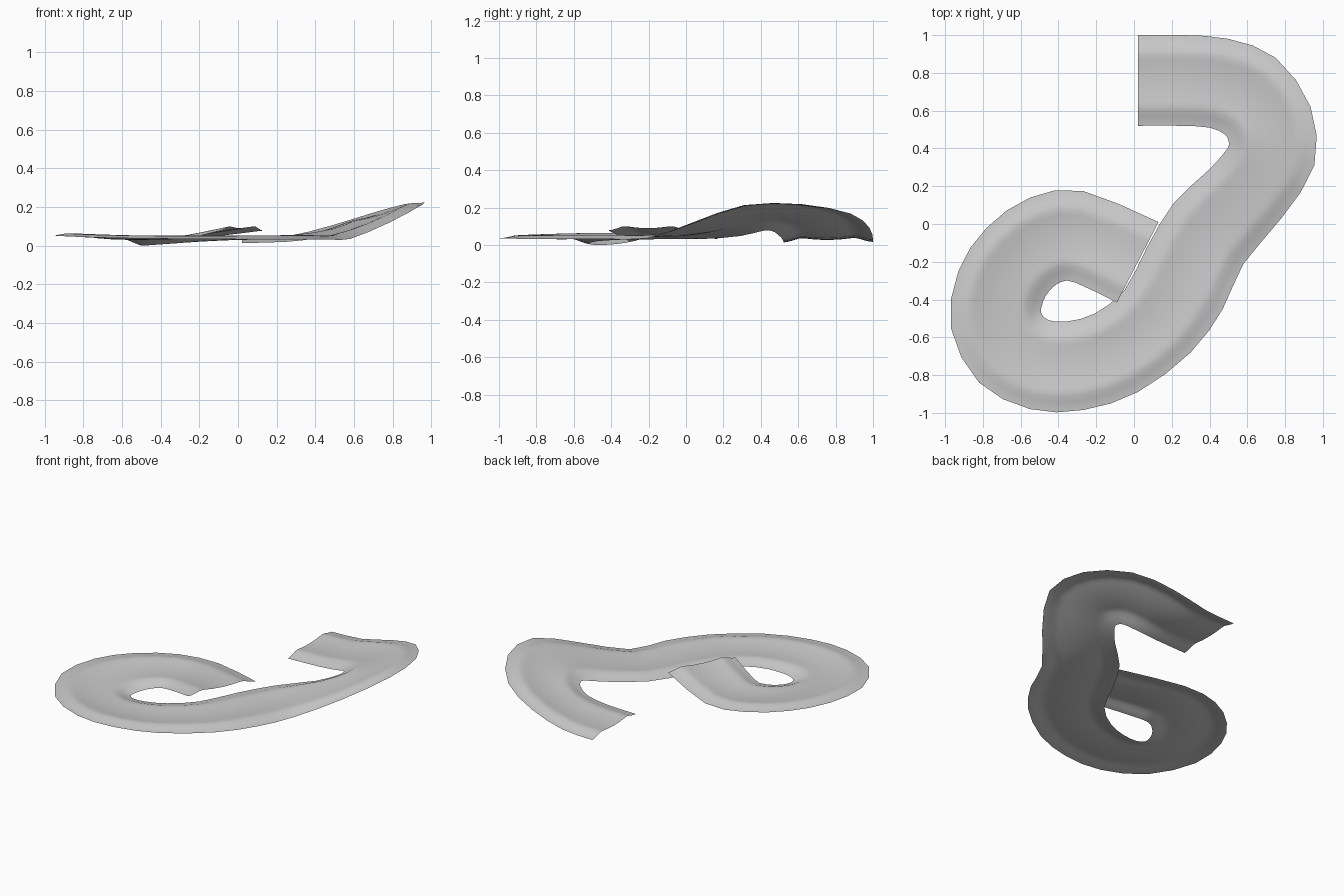
import bpy
import bmesh
from mathutils import Vector

default_cube = bpy.data.objects.get("Cube")
if default_cube:
    bpy.data.objects.remove(default_cube, do_unlink=True)

# Stations along the track: right rim x, y, z and left rim x, y, z
STATIONS = [
    (.02, .52, .015, .02, 1, .018),
    (.25, .52, .022, .25, 1, .03),
    (.4, .51, .04, .5, .98, .095),
    (.48, .475, .07, .75, .88, .17),
    (.5, .44, .08, .935, .62, .22),
    (.495, .4, .075, .955, .31, .215),
    (.4, .29, .05, .78, .03, .12),
    (.21, .11, .035, .58, -.21, .037),
    (.07, -.12, .033, .47, -.45, .035),
    (-.05, -.35, .03, .3, -.68, .035),
    (-.21, -.475, .022, .02, -.89, .035),
    (-.35, -.515, .012, -.27, -.985, .037),
    (-.45, -.51, .005, -.55, -.98, .04),
    (-.49, -.475, .002, -.82, -.84, .047),
    (-.49, -.44, .002, -.97, -.55, .055),
    (-.47, -.385, .006, -.93, -.25, .053),
    (-.43, -.335, .012, -.78, -.02, .045),
    (-.38, -.305, .018, -.55, .14, .037),
    (-.31, -.31, .026, -.27, .175, .035),
    (-.09, -.415, .08, .13, .01, .08),
]

# Cross-section: fraction of the width, fraction of the ridge height.
# The rims slope up to a ridge, and the bed between the ridges is shallow.
HALF_PROFILE = [(0, 0), (.05, .15), (.11, .5), (.17, .9), (.22, 1), (.27, .88), (.37, .65)]
PROFILE = HALF_PROFILE + [(.5, .55)] + [(1 - t, h) for t, h in reversed(HALF_PROFILE)]
RIDGE = Vector((0, 0, .022))
STEPS = 2


def spline(points, steps):
    """Smooth curve through the points, with straight run-out at both ends."""
    padded = [2 * points[0] - points[1], *points, 2 * points[-1] - points[-2]]
    curve = []
    for a, b, c, d in zip(padded, padded[1:], padded[2:], padded[3:]):
        for i in range(steps):
            t = i / steps
            curve.append(b + (c - a) * t / 2
                         + (2 * a - 5 * b + 4 * c - d) * t ** 2 / 2
                         + (3 * b - a - 3 * c + d) * t ** 3 / 2)
    return curve + [points[-1]]


def make_material(name, color):
    material = bpy.data.materials.new(name)
    material.use_nodes = True
    material.diffuse_color = color
    material.node_tree.nodes["Principled BSDF"].inputs["Base Color"].default_value = color
    return material


# Loft the cross-section between the two rims
right_rim = spline([Vector(s[:3]) for s in STATIONS], STEPS)
left_rim = spline([Vector(s[3:]) for s in STATIONS], STEPS)
bm = bmesh.new()
rows = [[bm.verts.new(right.lerp(left, t) + RIDGE * h) for t, h in PROFILE]
        for right, left in zip(right_rim, left_rim)]
for near, far in zip(rows, rows[1:]):
    for j in range(len(PROFILE) - 1):
        bm.faces.new((near[j], far[j], far[j + 1], near[j + 1]))

# Stand the track on the ground
lowest = min(v.co.z for v in bm.verts)
bmesh.ops.translate(bm, verts=bm.verts, vec=(0, 0, -lowest))

mesh = bpy.data.meshes.new("track_ribbon")
bm.to_mesh(mesh)
bm.free()
mesh.materials.append(make_material("light_grey", (.6, .6, .6, 1)))
track = bpy.data.objects.new("track_ribbon", mesh)
bpy.context.collection.objects.link(track)
bpy.context.view_layer.objects.active = track
track.select_set(True)
bpy.ops.object.shade_smooth()
